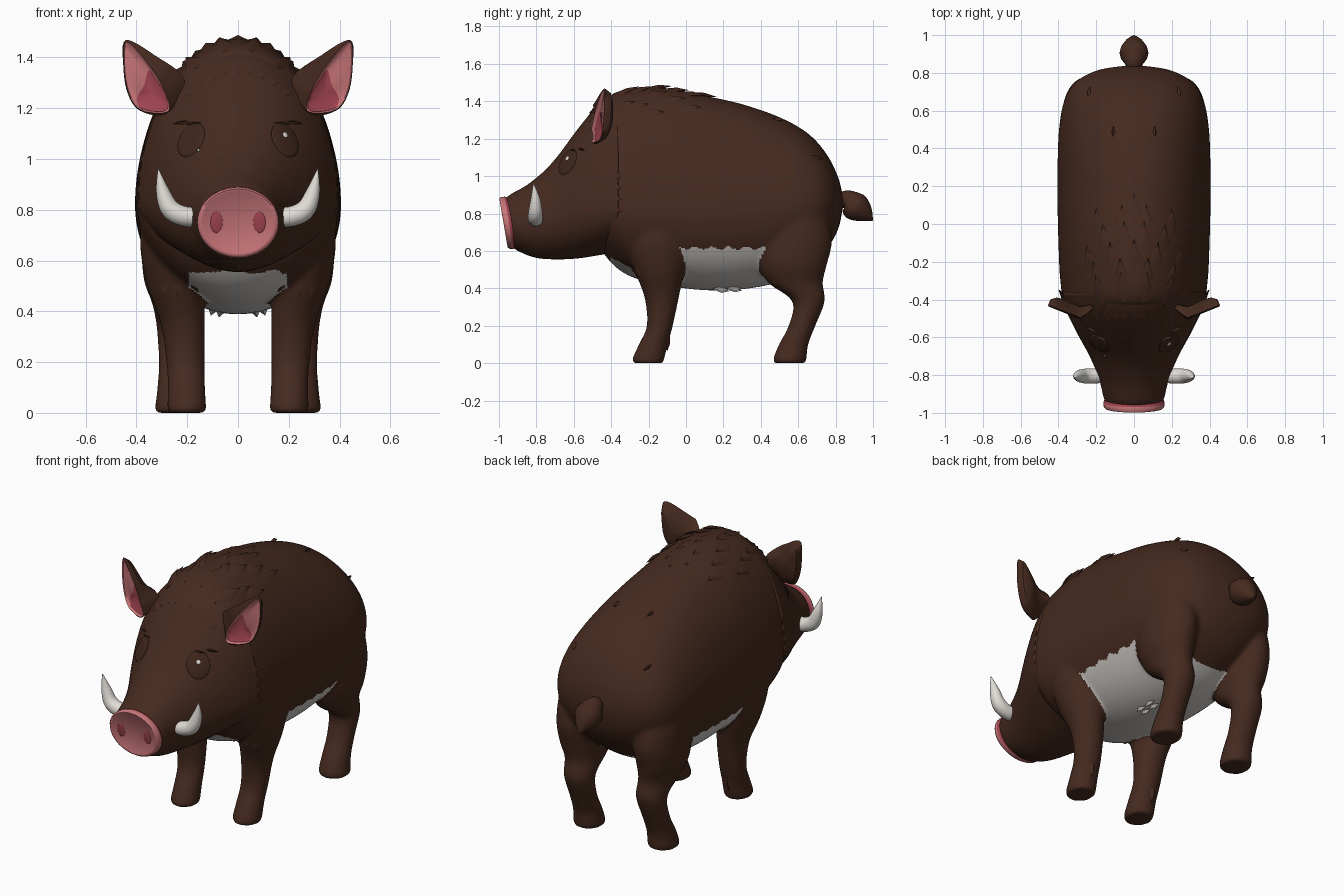
import bpy, bmesh, math
from mathutils import Vector
from mathutils.bvhtree import BVHTree

cube = bpy.data.objects.get("Cube")
if cube:
    bpy.data.objects.remove(cube)


def material(name, rgb):
    m = bpy.data.materials.new(name)
    m.use_nodes = True
    m.diffuse_color = (*rgb, 1)
    m.node_tree.nodes["Principled BSDF"].inputs["Base Color"].default_value = (*rgb, 1)
    return m


BROWN = material("brown_fur", (0.06, 0.023, 0.0135))
EYE = material("dark_brown_eye", (0.048, 0.019, 0.011))
PALE = material("pale_belly", (0.6, 0.57, 0.54))
IVORY = material("ivory", (0.75, 0.72, 0.68))
PINK = material("pink_skin", (0.58, 0.18, 0.19))
ROSE = material("deep_rose", (0.37, 0.06, 0.085))


def finish(name, bm, mats, angle=45):
    bmesh.ops.recalc_face_normals(bm, faces=bm.faces)
    me = bpy.data.meshes.new(name)
    bm.to_mesh(me)
    tree = BVHTree.FromBMesh(bm)
    bm.free()
    for m in mats:
        me.materials.append(m)
    for p in me.polygons:
        p.use_smooth = True
    me.set_sharp_from_angle(angle=math.radians(angle))
    bpy.context.collection.objects.link(bpy.data.objects.new(name, me))
    return tree


def smooth_path(rows, steps, closed=False):
    """Catmull-Rom through rows of equal length."""
    n, out = len(rows), []
    get = (lambda i: rows[i % n]) if closed else (lambda i: rows[min(max(i, 0), n - 1)])
    for i in range(n if closed else n - 1):
        for k in range(steps):
            t = k / steps
            out.append([b + .5 * t * (c - a + t * (2 * a - 5 * b + 4 * c - d + t * (3 * (b - c) + d - a)))
                        for a, b, c, d in zip(get(i - 1), get(i), get(i + 1), get(i + 2))])
    return out if closed else out + [list(rows[-1])]


def loft(rings):
    bm = bmesh.new()
    vs = [[bm.verts.new(p) for p in r] for r in rings]
    n = len(vs[0])
    for a, b in zip(vs, vs[1:]):
        for i in range(n):
            bm.faces.new((a[i], a[(i + 1) % n], b[(i + 1) % n], b[i]))
    bm.faces.new(vs[0])
    bm.faces.new(vs[-1])
    bmesh.ops.recalc_face_normals(bm, faces=bm.faces)
    bm.faces.ensure_lookup_table()
    return bm


def circle(n):
    return [(math.cos(i * math.tau / n), math.sin(i * math.tau / n)) for i in range(n)]


def trunk(stations, steps, n):
    """Egg-shaped sections along y: y, bottom, top, half width, widest height."""
    return [[Vector((w * c, y, m + s * ((t - m) if s > 0 else (m - b)))) for c, s in circle(n)]
            for y, b, t, w, m in smooth_path(stations, steps)]


def leg(stations, side):
    """Stations: height, y centre, y radius, x centre, x radius."""
    return loft([[Vector((side * (xc + rx * c), yc + ry * s, max(z, 0))) for c, s in circle(32)]
                 for z, yc, ry, xc, rx in smooth_path(stations, 6)])


def fuse(parts):
    """Merge closed shells into one softly blended skin."""
    me = bpy.data.meshes.new("fused")
    bm = bmesh.new()
    for part in parts:
        part.to_mesh(me)
        bm.from_mesh(me)
    bm.to_mesh(me)
    bm.clear()
    ob = bpy.data.objects.new("fused", me)
    bpy.context.collection.objects.link(ob)
    remesh = ob.modifiers.new("remesh", 'REMESH')
    remesh.mode, remesh.voxel_size = 'VOXEL', .0105
    soft = ob.modifiers.new("soft", 'SMOOTH')
    soft.factor, soft.iterations = .5, 14
    bm.from_object(ob, bpy.context.evaluated_depsgraph_get())
    bpy.data.objects.remove(ob)
    return bm


FRONT = [(0, -.20, .078, .202, .073), (.02, -.202, .086, .202, .077), (.10, -.175, .078, .203, .074),
         (.20, -.14, .07, .207, .076), (.35, -.13, .092, .217, .087), (.50, -.143, .135, .245, .112),
         (.65, -.152, .172, .255, .13), (.80, -.15, .15, .25, .125), (.95, -.14, .08, .25, .08)]
HIND = [(0, .555, .083, .242, .08), (.02, .555, .09, .242, .085), (.10, .575, .079, .24, .078),
        (.20, .62, .072, .237, .076), (.33, .655, .087, .235, .085), (.43, .585, .147, .24, .098),
        (.52, .572, .18, .25, .12), (.65, .575, .205, .25, .13), (.80, .58, .17, .24, .13),
        (.95, .57, .10, .23, .08)]

# Body and legs in one skin, pale only where the torso underside shows
torso = loft(trunk([(-.50, .70, 1.28, .22, .90), (-.42, .56, 1.42, .36, .85), (-.30, .465, 1.465, .39, .82),
                    (-.10, .415, 1.47, .40, .82), (.10, .39, 1.43, .405, .82), (.30, .395, 1.385, .405, .82),
                    (.50, .435, 1.315, .397, .83), (.65, .52, 1.23, .37, .85), (.75, .61, 1.12, .31, .86),
                    (.815, .72, .99, .19, .86), (.842, .86, .87, .01, .865)], 8, 80))
limbs = [leg(stations, s) for stations in (FRONT, HIND) for s in (1, -1)]
torso_tree = BVHTree.FromBMesh(torso)
limb_trees = [BVHTree.FromBMesh(b) for b in limbs]
bm = fuse([torso] + limbs)
for f in bm.faces:
    c = f.calc_center_median()
    chest = c.y < -.1
    limit = (.555 if chest else .615) + .008 * math.sin(70 * c.y + 30 * c.x)
    if c.z < limit and c.y < .62 and (not chest or abs(c.x) < .19):
        gap = min(t.find_nearest(c)[3] for t in limb_trees)
        f.material_index = int(torso_tree.find_nearest(c)[3] + .004 < gap)
body = finish("body_and_legs", bm, [BROWN, PALE])

# Head, sheared at the muzzle so the nose leans forward at the top
rings = trunk([(-.945, .625, .875, .145, .75), (-.92, .60, .90, .16, .75), (-.82, .565, .965, .185, .76),
               (-.70, .555, 1.09, .235, .78), (-.58, .56, 1.25, .30, .81), (-.48, .575, 1.37, .35, .83),
               (-.40, .59, 1.425, .382, .84), (-.36, .61, 1.425, .384, .84), (-.335, .72, 1.3, .30, .85)], 8, 80)
for r in rings:
    for v in r:
        v.y -= (v.z - .75) * .17 * max(0, (-.75 - v.y) / .2)
head = finish("head", loft(rings), [BROWN])

# Nose disc: rose rear edge, pink raised rim and face
rings = []
for s, d in ((.9, .03), (.97, .016), (1, .002), (.99, -.018), (.94, -.028), (.87, -.027), (.8, -.021), (.02, -.02)):
    rings.append([Vector((.162 * s * c, -.948 + d - .14 * s * q * .17, .75 + .14 * s * q)) for c, q in circle(40)])
bm = loft(rings)
for i, f in enumerate(bm.faces):
    f.material_index = int(i < 80)
nose = finish("nose_disc", bm, [PINK, ROSE], 60)


def blob(name, centre, normal, size, mat):
    """Flattened ball lying on a surface, kept upright."""
    bm = bmesh.new()
    bmesh.ops.create_uvsphere(bm, u_segments=24, v_segments=12, radius=1)
    n = normal.normalized()
    across = Vector((0, 0, 1)).cross(n).normalized()
    for v in bm.verts:
        v.co = centre + across * v.co.x * size[0] + n.cross(across) * v.co.y * size[1] + n * v.co.z * size[2]
    finish(name, bm, [mat])


def tuft(bm, tree, start, ray, direction, length, width, lift=.018):
    """Flat hair spike where the ray meets the surface."""
    p, n, _, _ = tree.ray_cast(Vector(start), Vector(ray))
    if p is None:
        return
    d = Vector(direction)
    d = (d - n * d.dot(n)).normalized()
    s = d.cross(n) * width
    a, b, top, low, tip, back = [bm.verts.new(v) for v in (
        p - s - n * .004, p + s - n * .004, p + n * lift + d * length * .35, p - n * .02,
        p + d * length + n * lift * .6, p - d * length * .8 - n * .008)]
    for f in ((a, top, tip), (top, b, tip), (b, low, tip), (low, a, tip),
              (a, back, top), (back, b, top), (b, back, low), (back, a, low)):
        bm.faces.new(f)


def tube(name, path, mat, side=1):
    """Round sections along a path of x, y, z, radius."""
    pts = smooth_path(path, 8)
    rings = []
    for i, (x, y, z, r) in enumerate(pts):
        d = Vector(pts[min(i + 1, len(pts) - 1)][:3]) - Vector(pts[max(i - 1, 0)][:3])
        u = (Vector((0, 1, 0)) if abs(d.x) > 1e-6 else Vector((1, 0, 0)))
        u = (u - d * u.dot(d) / d.length_squared).normalized()
        w = d.normalized().cross(u)
        ring = [Vector((x, y, z)) + r * (c * u + s * w) for c, s in circle(20)]
        rings.append([Vector((side * p.x, p.y, p.z)) for p in ring])
    finish(name, loft(rings), [mat])


# Ear outlines share point order: shell, pink hollow, rose centre
SHELL = [(.21, 1.31), (.33, 1.41), (.442, 1.468), (.452, 1.37), (.435, 1.26), (.385, 1.19), (.28, 1.18)]
HOLLOW = [(.28, 1.25), (.342, 1.36), (.437, 1.462), (.45, 1.37), (.432, 1.262), (.383, 1.193), (.279, 1.186)]
CENTRE = [(.284, 1.252), (.322, 1.315), (.352, 1.35), (.37, 1.29), (.397, 1.24), (.377, 1.198), (.284, 1.191)]
EAR_ROWS = ((SHELL, .02, -.385), (SHELL, .5, -.393), (SHELL, .85, -.415), (SHELL, 1, -.45), (HOLLOW, 1, -.458),
            (HOLLOW, .95, -.45), (CENTRE, 1, -.441), (CENTRE, .8, -.435), (CENTRE, .02, -.433))
fur = bmesh.new()

for name, s in (("left", 1), ("right", -1)):
    tube(name + "_tusk", [(.14, -.80, .77, .038), (.215, -.805, .775, .04), (.268, -.805, .805, .038),
                          (.297, -.805, .875, .026), (.314, -.815, .96, .002)], IVORY, s)

    # Ear, opening turned outward and its inner root curled back onto the head
    rings = []
    for outline, k, y in EAR_ROWS:
        mx, mz = [sum(v) / len(v) for v in zip(*outline)]
        ring = [(mx + (x - mx) * k, mz + (z - mz) * k) for x, z in smooth_path(outline, 6, closed=True)]
        rings.append([Vector((s * x, y + max(x - .40, -.12) * .4 + max(0, .28 - x) * .8, z)) for x, z in ring])
    bm = loft(rings)
    for i, f in enumerate(bm.faces):
        row = i // len(rings[0])
        f.material_index = 0 if row < 4 else 1 if row < 6 else 2
    bm.faces[-2].material_index = 0
    finish(name + "_ear", bm, [BROWN, PINK, ROSE])

    # Eye with a small glint, and nostril
    p, n, _, _ = head.ray_cast(Vector((s * .185, -2, 1.075)), Vector((0, 1, 0)))
    blob(name + "_eye", p, n, (.064, .075, .011), EYE)
    gx, gz, gr = (.18, 1.09, .012) if s > 0 else (-.15, 1.03, .006)
    p, n, _, _ = head.ray_cast(Vector((gx, -2, gz)), Vector((0, 1, 0)))
    blob(name + "_eye_glint", p + n * .010, n, (gr, gr, .004), IVORY)
    p, n, _, _ = nose.ray_cast(Vector((s * .085, -2, .75)), Vector((0, 1, 0)))
    blob(name + "_nostril", p, Vector((0, -1, -.17)), (.024, .042, .004), ROSE)

    # Brow, cheek ruff, rump and leg tufts
    for x, z in ((.16, 1.14), (.21, 1.145)):
        tuft(fur, head, (s * x, -2, z), (0, 1, 0), (s, 0, .15), .05, .01, .014)
    for i in range(7):
        tuft(fur, head, (s * 2, -.40, .65 + i * .06), (-s, 0, 0), (0, 1, -.3), .06, .036, .002)
    for x, y in ((.11, .48), (.24, .69)):
        tuft(fur, body, (s * x, y, 3), (0, 0, -1), (0, 1, 0), .04, .012)
    for x in (.18, .24, .30):
        tuft(fur, body, (s * x, -2, .5), (0, 1, 0), (0, 0, -1), .045, .025, .006)
    tuft(fur, body, (s * .21, .2, .13), (0, -1, 0), (0, 0, -1), .07, .02, .012)

# Mane rows over the shoulders, with a fringe at the forehead
ROWS = ((-.34, .18, 4), (-.27, .20, 4), (-.18, .24, 5), (-.08, .16, 4), (.01, .20, 4), (.06, 0, 1))
for y, spread, count in ROWS:
    for i in range(count):
        x = spread * (2 * i / (count - 1) - 1) if count > 1 else 0
        tuft(fur, body, (x, y - abs(x) * .15, 3), (0, 0, -1), (x * .2, 1, 0), .105, .042, .016)
for i in range(9):
    x = .05 * (i - 4)
    tuft(fur, head, (x, -.48, 3), (0, 0, -1), (x, -1, 0), .05, .03, .007)
finish("mane_and_tufts", fur, [BROWN], 35)

# Pale tufts hanging under the belly
bm = bmesh.new()
for x in (-.1, -.07, .07, .1):
    for y in (.17, .24):
        tuft(bm, body, (x, y, -1), (0, 0, 1), (x, 1, 0), .06, .018, .02)
finish("belly_tufts", bm, [PALE], 35)

# Tail with a hooked tip
tube("tail", [(0, .81, .85, .03), (0, .855, .872, .052), (0, .905, .838, .076), (0, .955, .80, .052),
              (0, .998, .762, .003)], BROWN)
